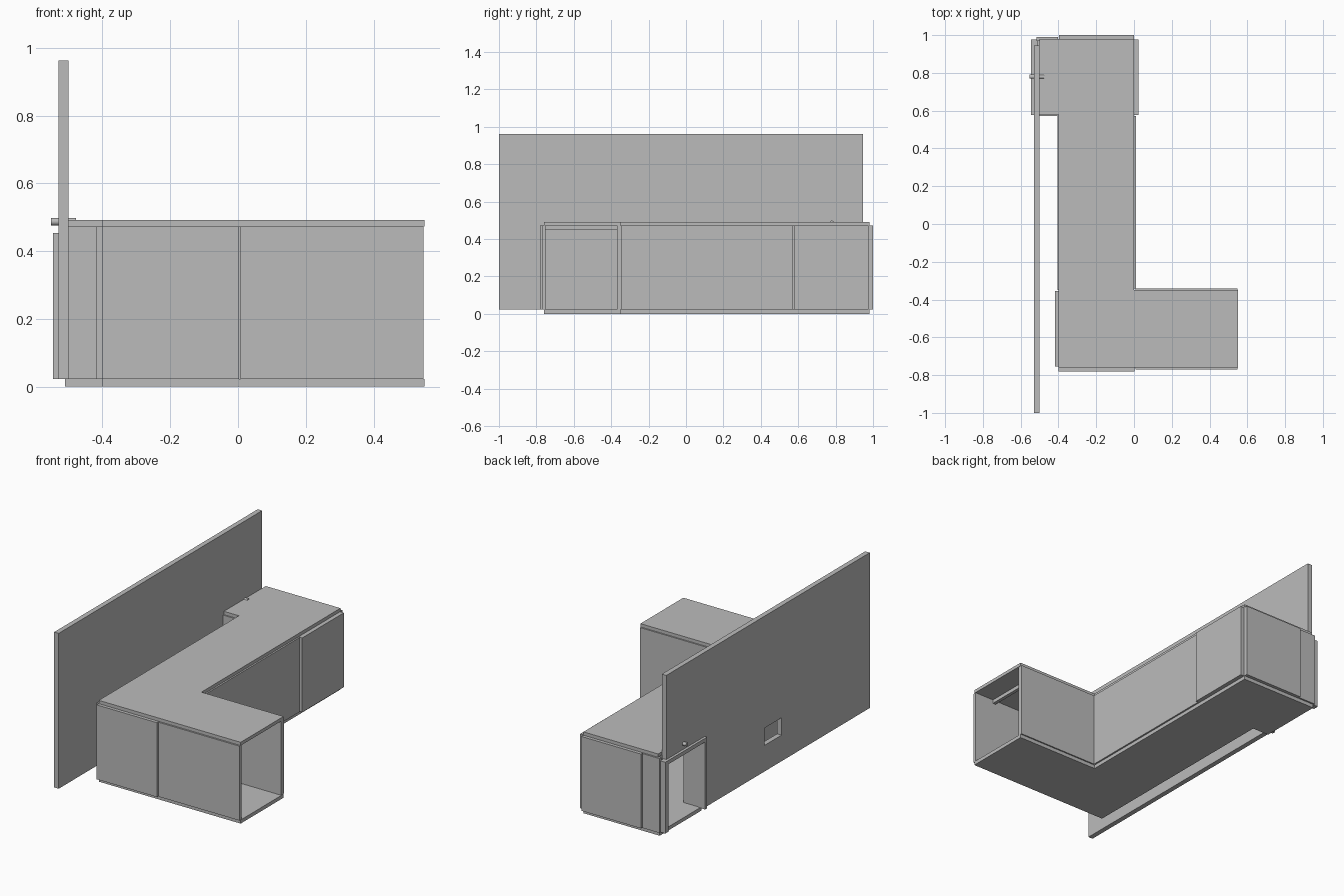
import bpy, bmesh, math

if "Cube" in bpy.data.objects:
    bpy.data.objects.remove(bpy.data.objects["Cube"])

grey = bpy.data.materials.new("plain grey")
grey.diffuse_color = (0.5, 0.5, 0.5, 1)
grey.use_nodes = True
grey.node_tree.nodes["Principled BSDF"].inputs["Base Color"].default_value = grey.diffuse_color


def finish(name, bm):
    bmesh.ops.recalc_face_normals(bm, faces=bm.faces)
    mesh = bpy.data.meshes.new(name)
    bm.to_mesh(mesh)
    bm.free()
    mesh.materials.append(grey)
    ob = bpy.data.objects.new(name, mesh)
    bpy.context.collection.objects.link(ob)
    return ob


def prism(name, outline, z0, z1):
    """Extrude a plan outline between two heights."""
    bm = bmesh.new()
    face = bm.faces.new([bm.verts.new((x, y, z0)) for x, y in outline])
    up = bmesh.ops.extrude_face_region(bm, geom=[face])["geom"]
    bmesh.ops.translate(bm, vec=(0, 0, z1 - z0),
                        verts=[v for v in up if isinstance(v, bmesh.types.BMVert)])
    return finish(name, bm)


def box(name, x0, x1, y0, y1, z0, z1):
    return prism(name, [(x0, y0), (x1, y0), (x1, y1), (x0, y1)], z0, z1)


def plan(left):
    """Corridor plan: front arm to the right, short doorway arm to the left."""
    return [(-0.40, -0.76), (0.55, -0.76), (0.55, -0.35), (0.0, -0.35), (0.0, 0.98),
            (left, 0.98), (left, 0.58), (-0.40, 0.58)]


# floor and ceiling slabs
prism("floor_slab", plan(-0.51), 0.0, 0.022)
prism("ceiling_slab", plan(-0.50), 0.472, 0.492)

# upright wall panels between the slabs
panels = {
    "front_panel": (-0.40, 0.003, -0.78, -0.755),
    "arm_front_panel": (0.007, 0.548, -0.77, -0.75),
    "arm_back_panel": (0.007, 0.548, -0.37, -0.342),
    "right_long_panel": (-0.012, 0.01, -0.342, 0.573),
    "right_back_panel": (0.0, 0.025, 0.578, 0.976),
    "back_panel": (-0.398, 0.0, 0.976, 1.0),
    "back_narrow_panel": (-0.515, -0.402, 0.97, 0.99),
    "left_front_panel": (-0.418, -0.398, -0.755, -0.355),
    "left_long_panel": (-0.406, -0.388, -0.35, 0.573),
    "doorway_side_panel": (-0.50, -0.398, 0.572, 0.59),
}
for name, (x0, x1, y0, y1) in panels.items():
    box(name, x0, x1, y0, y1, 0.022, 0.472)

# beam under the ceiling near the open arm end
box("ceiling_beam", 0.40, 0.42, -0.755, -0.365, 0.45, 0.472)

# tall wall with a doorway and a small window
wall = box("tall_wall", -0.53, -0.50, -1.0, 0.945, 0.022, 0.962)
holes = [box("doorway_cutter", -0.6, -0.45, 0.595, 1.05, -0.05, 0.435),
         box("window_cutter", -0.6, -0.45, -0.157, 0.006, 0.18, 0.285)]
for hole in holes:
    hole.hide_render = True
    hole.hide_viewport = True
    cut = wall.modifiers.new(hole.name, 'BOOLEAN')
    cut.object = hole
    cut.operation = 'DIFFERENCE'
    cut.solver = 'EXACT'

# door frame
box("door_frame_right", -0.546, -0.53, 0.578, 0.598, 0.022, 0.453)
box("door_frame_left", -0.546, -0.51, 0.945, 0.978, 0.022, 0.453)
box("door_frame_top", -0.546, -0.53, 0.598, 0.945, 0.43, 0.453)

# short rod through the wall above the door
bpy.ops.mesh.primitive_cylinder_add(vertices=24, radius=0.011, depth=0.075,
                                    location=(-0.515, 0.78, 0.487),
                                    rotation=(0, math.pi / 2, 0))
rod = bpy.context.object
rod.name = "wall_rod"
rod.data.materials.append(grey)
bpy.ops.object.shade_smooth_by_angle()
